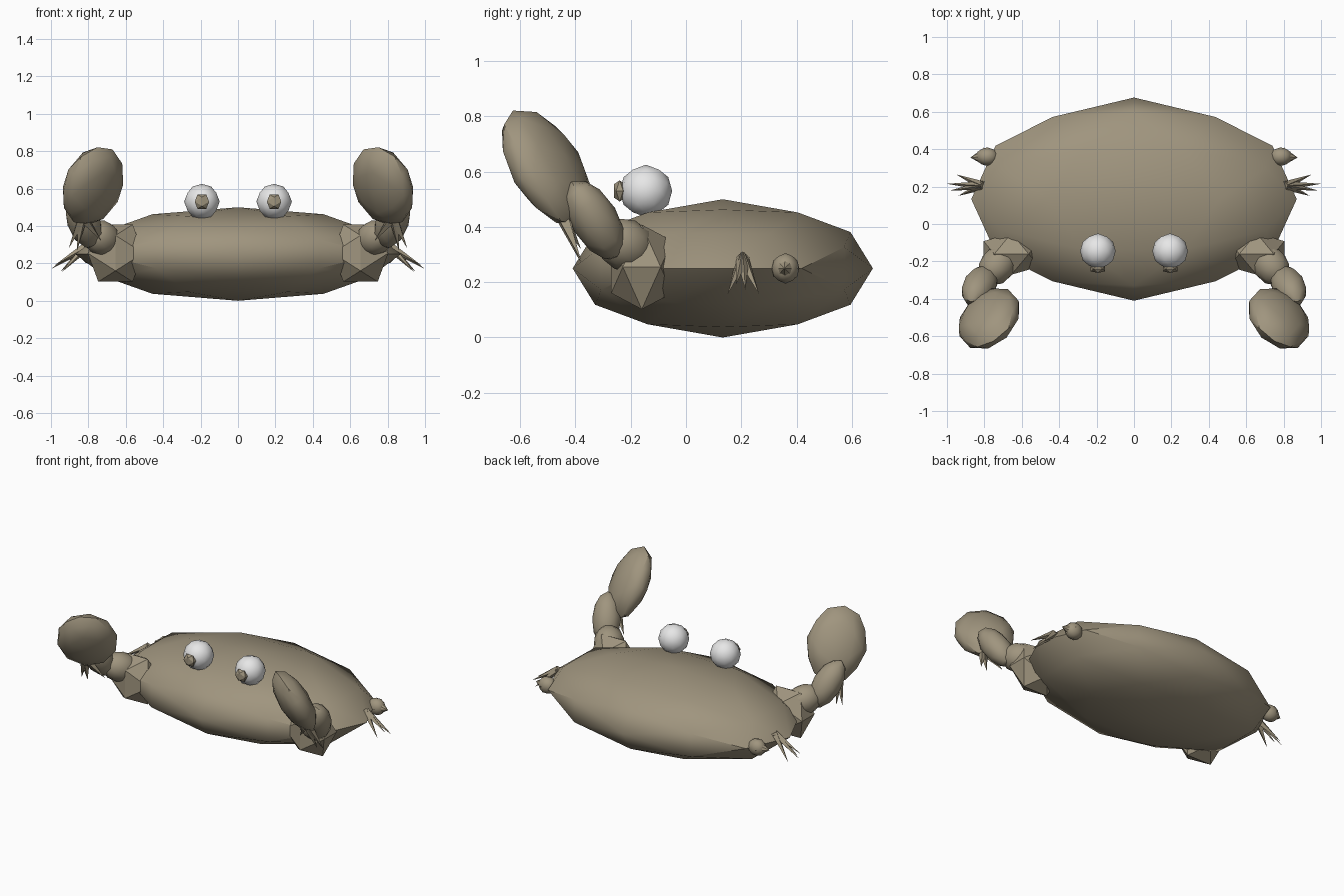
import bpy, bmesh, math
from mathutils import Vector, Matrix

if "Cube" in bpy.data.objects:
    bpy.data.objects.remove(bpy.data.objects["Cube"])


def material(name, rgb):
    m = bpy.data.materials.new(name)
    m.diffuse_color = (*rgb, 1)
    m.use_nodes = True
    m.node_tree.nodes["Principled BSDF"].inputs["Base Color"].default_value = m.diffuse_color
    return m


SHELL = material("shell_brown", (0.35, 0.30, 0.21))
WHITE = material("eye_white", (0.8, 0.8, 0.8))


def finish(name, bm, mat, smooth):
    me = bpy.data.meshes.new(name)
    bm.to_mesh(me)
    bm.free()
    me.materials.append(mat)
    ob = bpy.data.objects.new(name, me)
    bpy.context.collection.objects.link(ob)
    if smooth:
        bpy.ops.object.select_all(action='DESELECT')
        ob.select_set(True)
        bpy.context.view_layer.objects.active = ob
        bpy.ops.object.shade_smooth_by_angle(angle=math.radians(35))
    return ob


def ball(name, loc, size, mat=SHELL, sub=2, axes=None, smooth=True):
    """Low-poly ellipsoid; axes = (wide direction, long direction)."""
    bm = bmesh.new()
    bmesh.ops.create_icosphere(bm, subdivisions=sub, radius=1)
    bm.transform(Matrix.Rotation(math.radians(-31.717), 4, 'Y'))
    bm.transform(Matrix.Diagonal((*size, 1)))
    if axes:
        z = Vector(axes[1]).normalized()
        x = Vector(axes[0])
        x = (x - z * x.dot(z)).normalized()
        bm.transform(Matrix((x, z.cross(x), z)).transposed().to_4x4())
    bm.transform(Matrix.Translation(loc))
    return finish(name, bm, mat, smooth)


def spike(name, base, tip, radius, sides=4):
    a, b = Vector(base), Vector(tip)
    bm = bmesh.new()
    bmesh.ops.create_cone(bm, cap_ends=True, segments=sides, radius1=radius,
                          radius2=0, depth=(b - a).length)
    bm.transform((b - a).to_track_quat('Z', 'Y').to_matrix().to_4x4())
    bm.transform(Matrix.Translation((a + b) / 2))
    return finish(name, bm, SHELL, sides > 4)


def mirrored(ob):
    mod = ob.modifiers.new("mirror", 'MIRROR')
    mod.use_axis = (True, False, False)
    # mirror about the world centre: all meshes keep their origin there


# flattened shell
ball("shell", (0, 0.133, 0.25), (0.87, 0.543, 0.25))

pairs = [
    # eyes
    ball("eyeball", (0.193, -0.145, 0.53), (0.095, 0.095, 0.095), WHITE),
    ball("pupil", (0.193, -0.24, 0.53), (0.045, 0.025, 0.045), sub=1, smooth=False),
    # claw arm
    ball("shoulder", (0.655, -0.16, 0.255), (0.175, 0.13, 0.18), sub=1, smooth=False),
    ball("upper_arm", (0.73, -0.22, 0.335), (0.095, 0.095, 0.12),
         axes=((1, 0, 0), (0.55, -0.7, 0.3))),
    ball("forearm", (0.825, -0.33, 0.425), (0.09, 0.085, 0.17),
         axes=((1, 0, 0), (0.1, -0.17, 0.28))),
    ball("claw", (0.775, -0.505, 0.615), (0.188, 0.095, 0.24),
         axes=((0.8, -0.6, 0), (-0.1, -0.5, 0.85))),
    # rear stump leg
    ball("rear_leg", (0.785, 0.36, 0.25), (0.06, 0.05, 0.055)),
    spike("rear_leg_tip", (0.80, 0.36, 0.25), (0.875, 0.355, 0.25), 0.048, 8),
]

# spikes hanging from the claw joint
for tip in ((0.905, -0.38, 0.28), (0.73, -0.38, 0.32), (0.86, -0.38, 0.27)):
    pairs.append(spike("claw_spike", (0.83, -0.45, 0.45), tip, 0.03))

# fan of thin side legs
for tip in ((1.0, 0.215, 0.17), (0.98, 0.18, 0.19), (0.95, 0.265, 0.155), (0.94, 0.15, 0.155)):
    pairs.append(spike("side_leg", (0.81, 0.205, 0.29), tip, 0.024))

for ob in pairs:
    mirrored(ob)
